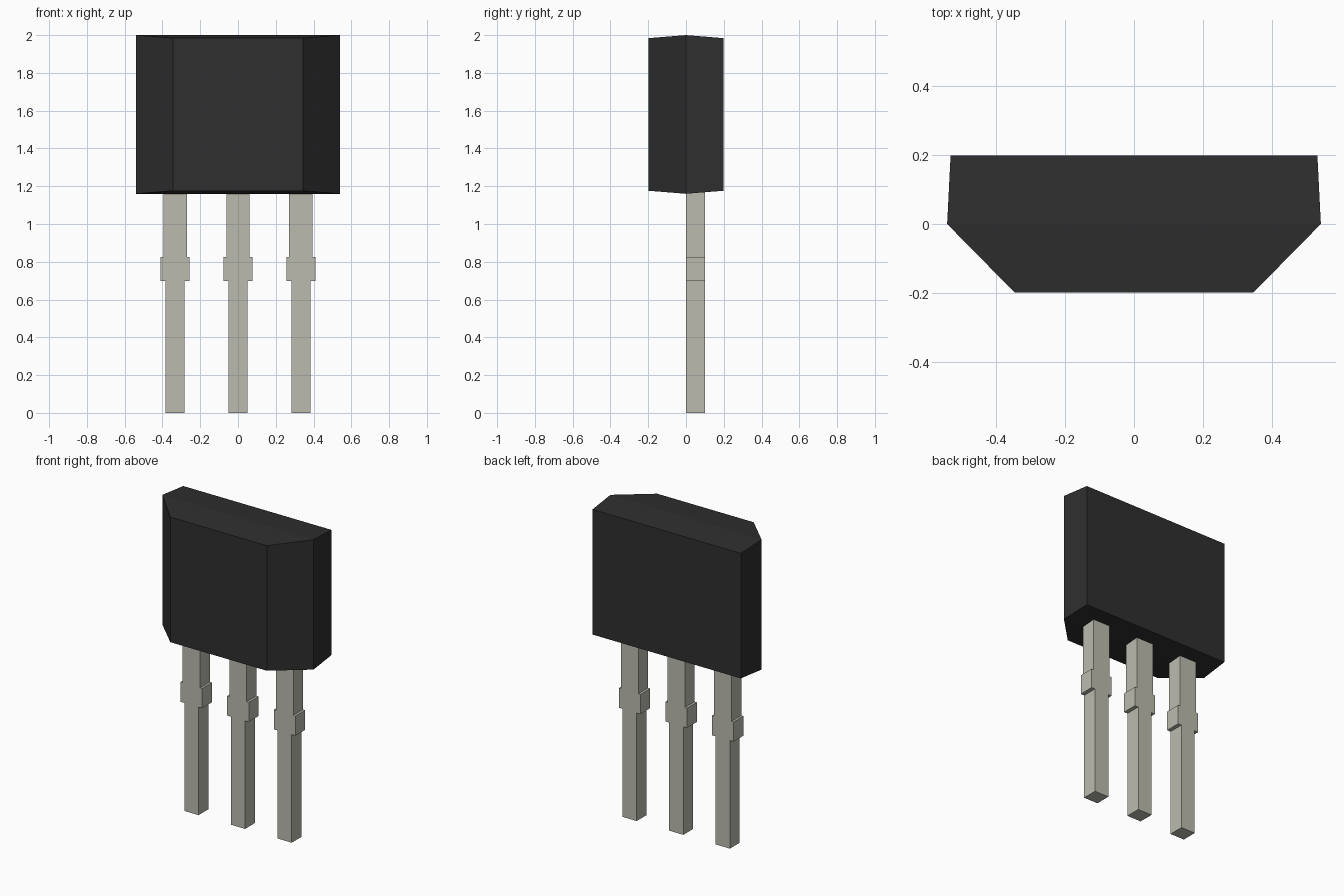
import bpy
import bmesh

cube = bpy.data.objects.get("Cube")
if cube:
    bpy.data.objects.remove(cube, do_unlink=True)


def make_material(name, rgb):
    mat = bpy.data.materials.new(name)
    mat.use_nodes = True
    mat.diffuse_color = (*rgb, 1)
    bsdf = next(n for n in mat.node_tree.nodes if n.type == 'BSDF_PRINCIPLED')
    bsdf.inputs["Base Color"].default_value = (*rgb, 1)
    bsdf.inputs["Roughness"].default_value = 0.6
    return mat


def loft(name, rings, mat):
    """Skin a row of matching closed point rings and cap both ends."""
    bm = bmesh.new()
    loops = [[bm.verts.new(p) for p in ring] for ring in rings]
    n = len(loops[0])
    for a, b in zip(loops, loops[1:]):
        for i in range(n):
            j = (i + 1) % n
            bm.faces.new((a[i], a[j], b[j], b[i]))
    bm.faces.new(loops[0])
    bm.faces.new(loops[-1])
    bmesh.ops.recalc_face_normals(bm, faces=bm.faces)
    mesh = bpy.data.meshes.new(name)
    bm.to_mesh(mesh)
    bm.free()
    mesh.materials.append(mat)
    obj = bpy.data.objects.new(name, mesh)
    bpy.context.collection.objects.link(obj)
    return obj


black = make_material("black_plastic", (0.028, 0.028, 0.028))
metal = make_material("tinned_metal", (0.50, 0.50, 0.43))

# Moulded body: rectangles (y, half width, bottom, top) from front to back
sections = [(-0.198, 0.345, 1.176, 1.984),
            (0.0, 0.54, 1.16, 2.0),
            (0.198, 0.53, 1.176, 1.984)]
loft("body", [[(-w, y, lo), (w, y, lo), (w, y, hi), (-w, y, hi)]
              for y, w, lo, hi in sections], black)

# Stepped flat leads: half outline (half width, z), mirrored and given thickness
half = [(0.051, 0.0), (0.051, 0.698), (0.077, 0.698),
        (0.077, 0.825), (0.062, 0.825), (0.062, 1.2)]
outline = half + [(-x, z) for x, z in reversed(half)]
for name, cx in (("right_lead", -0.333), ("middle_lead", 0.0), ("left_lead", 0.333)):
    loft(name, [[(cx + x, y, z) for x, z in outline] for y in (0.0, 0.1)], metal)
